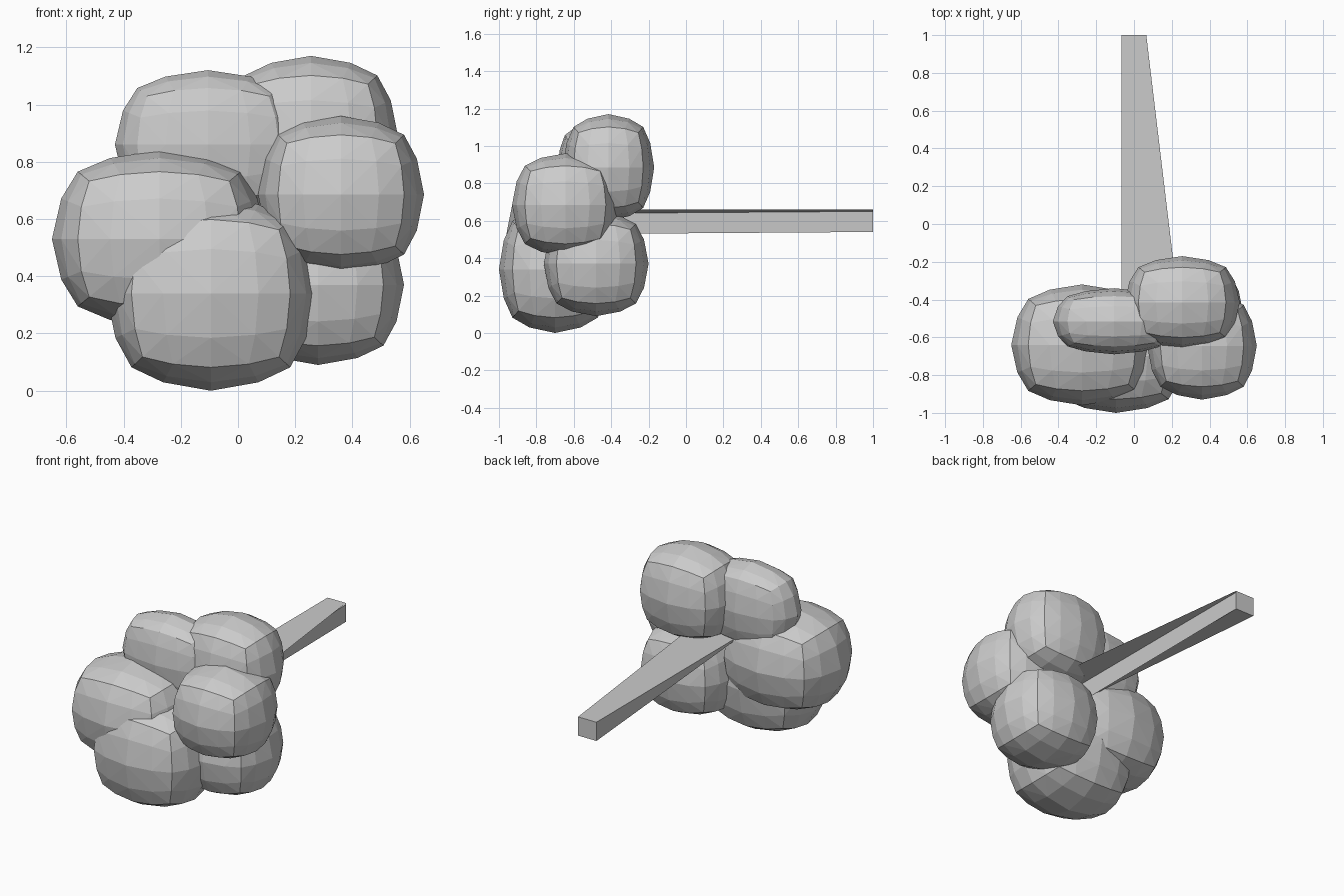
import bpy, bmesh
from mathutils import Vector

if "Cube" in bpy.data.objects:
    bpy.data.objects.remove(bpy.data.objects["Cube"])


def add_object(name, bm):
    bmesh.ops.recalc_face_normals(bm, faces=bm.faces)
    mesh = bpy.data.meshes.new(name)
    bm.to_mesh(mesh)
    bm.free()
    obj = bpy.data.objects.new(name, mesh)
    bpy.context.collection.objects.link(obj)
    return obj


def clump(name, low, high, roundness=0.82):
    """Faceted rounded block filling the given bounds."""
    bm = bmesh.new()
    bmesh.ops.create_cube(bm, size=2)
    bmesh.ops.subdivide_edges(bm, edges=bm.edges, cuts=3, use_grid_fill=True)
    low, high = Vector(low), Vector(high)
    for v in bm.verts:
        p = v.co.lerp(v.co.normalized(), roundness)
        v.co = Vector([(a + b) / 2 + c * (b - a) / 2 for a, b, c in zip(low, high, p)])
    bmesh.ops.triangulate(bm, faces=bm.faces)
    # Keep the slightly boxy shape inside its bounds
    for i in range(3):
        for v in bm.verts:
            v.co[i] = min(max(v.co[i], low[i]), high[i])
    return add_object(name, bm)


# Foliage: six overlapping clumps fused into one skin
bounds = [
    ((-0.65, -0.96, 0.22), (0.10, -0.32, 0.84)),   # left
    ((-0.46, -1.00, 0.00), (0.27, -0.40, 0.68)),   # lower front
    ((0.07, -0.93, 0.41), (0.65, -0.36, 0.96)),    # right front
    ((-0.05, -0.66, 0.60), (0.56, -0.17, 1.17)),   # upper back
    ((-0.43, -0.69, 0.60), (0.22, -0.34, 1.12)),   # upper left
    ((-0.02, -0.76, 0.09), (0.58, -0.20, 0.65)),   # lower right
]
parts = [clump("foliage", *b) for b in bounds]
foliage = parts[0]
for part in parts[1:]:
    mod = foliage.modifiers.new("union", 'BOOLEAN')
    mod.operation = 'UNION'
    mod.solver = 'EXACT'
    mod.object = part
depsgraph = bpy.context.evaluated_depsgraph_get()
foliage.data = bpy.data.meshes.new_from_object(foliage.evaluated_get(depsgraph))
foliage.modifiers.clear()
for part in parts[1:]:
    bpy.data.objects.remove(part)

# Trunk: square at its end, flaring into a thin root at the foliage
end = [(-0.065, 0.66), (0.065, 0.66), (0.065, 0.65), (0.065, 0.54), (-0.065, 0.54)]
root = [(-0.065, 0.66), (0.235, 0.66), (0.08, 0.64), (0.07, 0.53), (-0.06, 0.645)]
bm = bmesh.new()
rings = [[bm.verts.new((x, y, z)) for x, z in section]
         for y, section in ((1.0, end), (-0.42, root))]
for ring in rings:
    bm.faces.new(ring)
for i in range(5):
    j = (i + 1) % 5
    bm.faces.new((rings[0][i], rings[0][j], rings[1][j], rings[1][i]))
add_object("trunk", bm)
